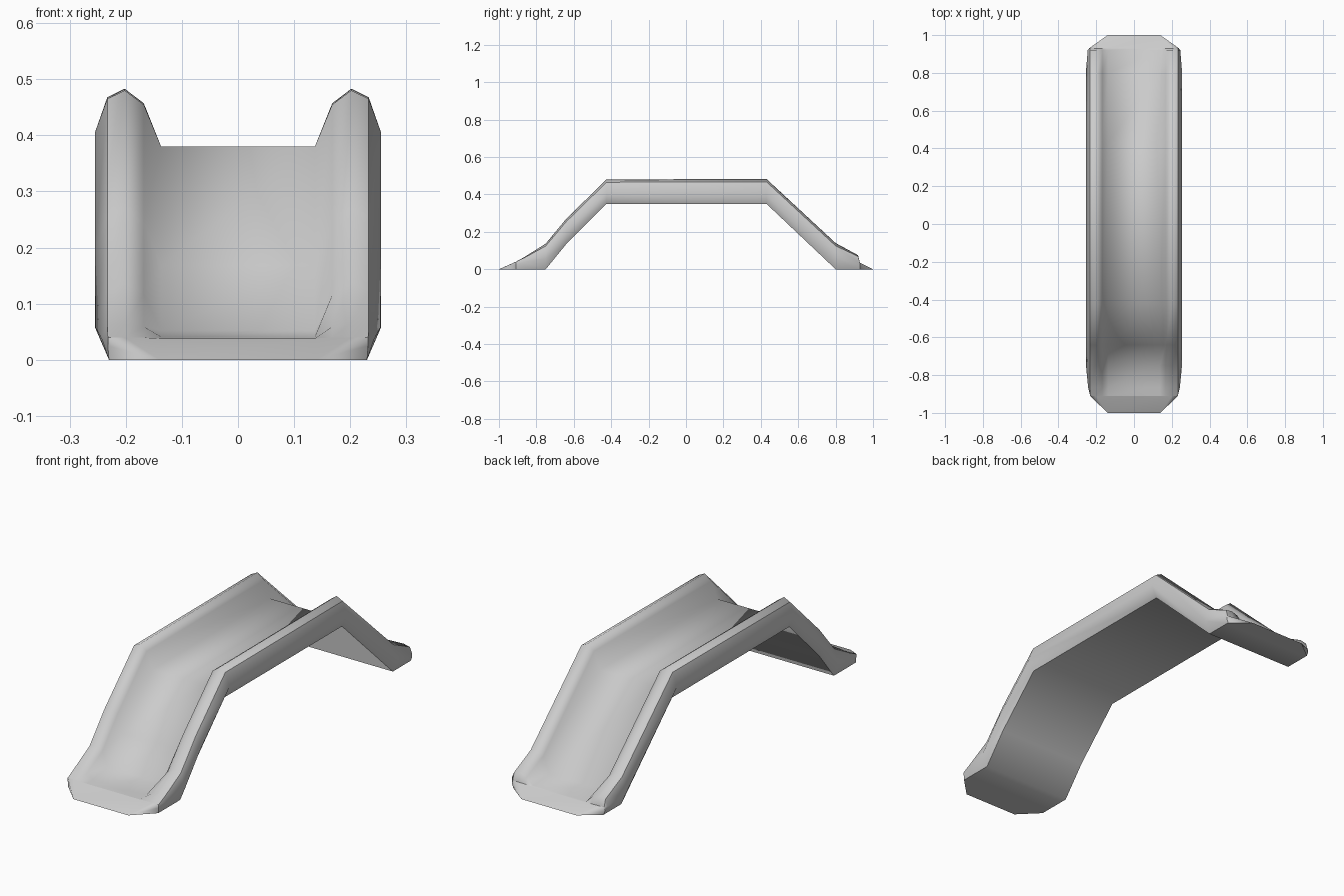
import bpy, bmesh

if "Cube" in bpy.data.objects:
    bpy.data.objects.remove(bpy.data.objects["Cube"])

# Stations along y: (y, underside z, deck z, rail height, outer half width, side bulge height)
stations = [
    (-0.91, 0.0, 0.038, 0.002, 0.232, 0.025),
    (-0.865, 0.0, 0.041, 0.024, 0.243, 0.038),
    (-0.75, 0.0, 0.052, 0.085, 0.254, 0.058),
    (-0.64, 0.135, 0.168, 0.102, 0.255, 0.06),
    (-0.425, 0.35, 0.38, 0.10, 0.255, 0.055),
    (0.43, 0.35, 0.38, 0.103, 0.255, 0.055),
    (0.80, 0.0, 0.04, 0.10, 0.255, 0.058),
    (0.92, 0.0, 0.033, 0.042, 0.245, 0.04),
    (0.93, 0.0, 0.033, 0.002, 0.238, 0.02),
]


def section(y, base, deck, rail, width, bulge):
    """Closed cross-section: rounded rail profile mirrored to both sides."""
    half = [
        (0.137, deck),
        (0.168, deck + 0.75 * rail),
        (0.202, deck + rail),
        (min(0.233, width), deck + 0.85 * rail),
        (width, base + bulge),
        (0.23, base),
    ]
    right = [(x, y, z) for x, z in half]
    left = [(-x, y, z) for x, z in reversed(half)]
    return right + left


def tip(y):
    """Knife-edge end of the ground lip."""
    return [(0.14, y, 0.0)] * 6 + [(-0.14, y, 0.0)] * 6


bm = bmesh.new()
loops = [tip(-1.0)] + [section(*s) for s in stations] + [tip(1.0)]
rings = [[bm.verts.new(co) for co in loop] for loop in loops]
n = len(rings[0])

# Skin between neighbouring sections
for a, b in zip(rings, rings[1:]):
    for i in range(n):
        j = (i + 1) % n
        bm.faces.new((a[i], a[j], b[j], b[i]))

for face in bm.faces:
    face.smooth = True

# Crisp edges on the outer rail shoulders and underside borders
for a, b in zip(rings[1:-1], rings[2:-1]):
    for i in (3, 5, 6, 8):
        bm.edges.get((a[i], b[i])).smooth = False

# Crisp edges where the lips meet the ramps and the ground
for ring in (rings[1], rings[-2]):
    for i in range(n):
        bm.edges.get((ring[i], ring[(i + 1) % n])).smooth = False
for lip, ring in ((rings[0], rings[1]), (rings[-1], rings[-2])):
    for i in (5, 6):
        bm.edges.get((lip[i], ring[i])).smooth = False

bmesh.ops.remove_doubles(bm, verts=bm.verts[:], dist=0.0005)
bmesh.ops.recalc_face_normals(bm, faces=bm.faces[:])
for edge in bm.edges:
    if max(abs(v.co.y) for v in edge.verts) > 0.99 and min(abs(v.co.y) for v in edge.verts) > 0.99:
        edge.smooth = False

mesh = bpy.data.meshes.new("ramp_bridge")
bm.to_mesh(mesh)
bm.free()
bridge = bpy.data.objects.new("ramp_bridge", mesh)
bpy.context.collection.objects.link(bridge)
